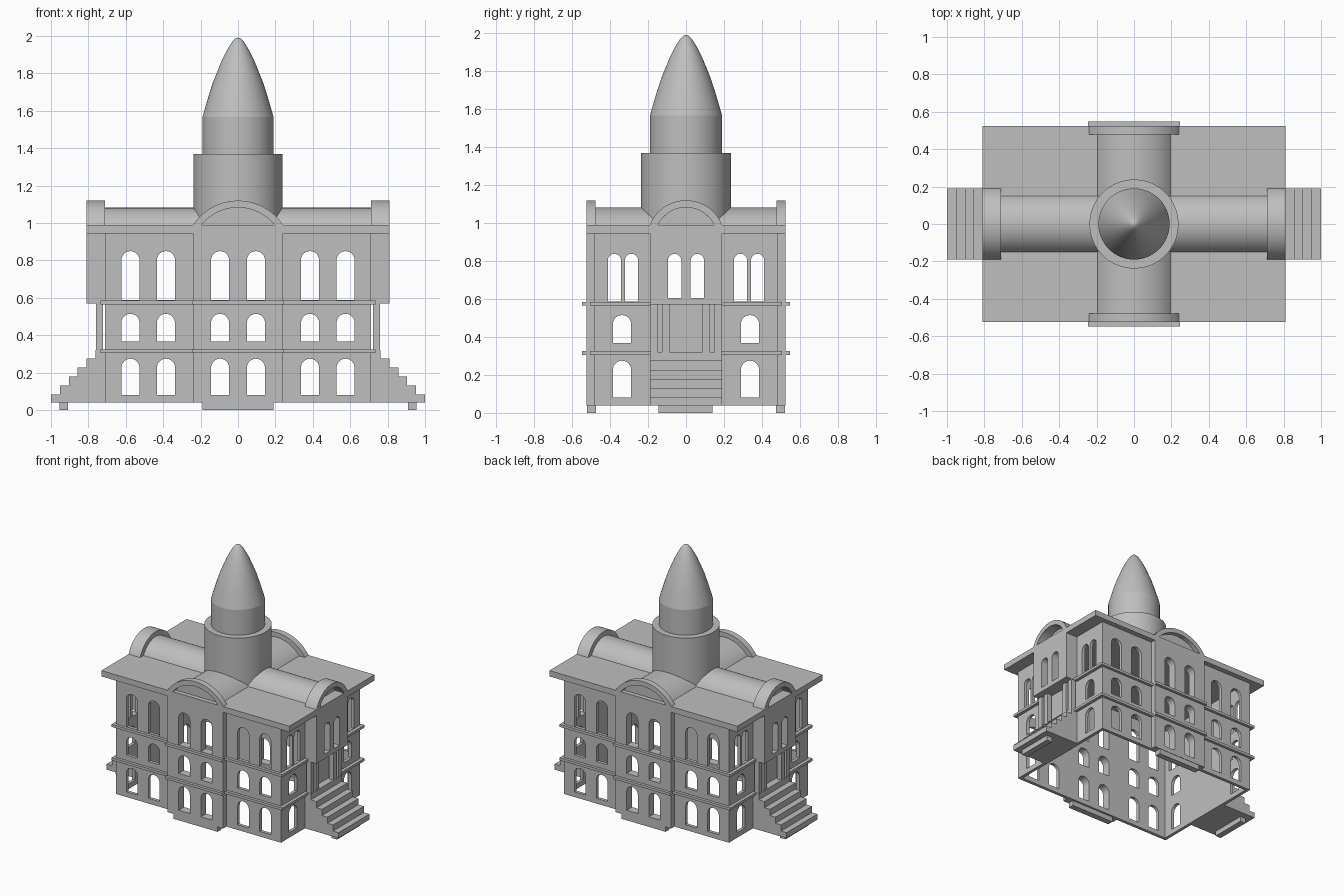
import bpy, bmesh, math
from mathutils import Vector

cube = bpy.data.objects.get("Cube")
if cube:
    bpy.data.objects.remove(cube, do_unlink=True)

stone = bpy.data.materials.new("grey stone")
stone.use_nodes = True
grey = (0.52, 0.52, 0.52, 1)
stone.diffuse_color = grey
stone.node_tree.nodes["Principled BSDF"].inputs["Base Color"].default_value = grey


def finish(name, bm, smooth=False):
    bmesh.ops.recalc_face_normals(bm, faces=bm.faces)
    mesh = bpy.data.meshes.new(name)
    bm.to_mesh(mesh)
    bm.free()
    mesh.materials.append(stone)
    ob = bpy.data.objects.new(name, mesh)
    bpy.context.collection.objects.link(ob)
    if smooth:
        select(ob)
        bpy.ops.object.shade_smooth_by_angle(angle=math.radians(25))
    return ob


def select(ob):
    bpy.ops.object.select_all(action='DESELECT')
    ob.select_set(True)
    bpy.context.view_layer.objects.active = ob


def add_prism(bm, outline, axis, a, b):
    """Extrude a (side, z) outline from a to b along the x or y axis."""
    def place(u, z):
        return (a, u, z) if axis == 'x' else (u, a, z)
    face = bm.faces.new([bm.verts.new(place(u, z)) for u, z in outline])
    moved = bmesh.ops.extrude_face_region(bm, geom=[face])["geom"]
    shift = Vector((b - a, 0, 0) if axis == 'x' else (0, b - a, 0))
    bmesh.ops.translate(bm, vec=shift,
                        verts=[v for v in moved if isinstance(v, bmesh.types.BMVert)])


def prism(name, outline, axis, a, b, smooth=False):
    bm = bmesh.new()
    add_prism(bm, outline, axis, a, b)
    return finish(name, bm, smooth)


def box(name, x, y, z):
    return prism(name, [(x[0], z[0]), (x[1], z[0]), (x[1], z[1]), (x[0], z[1])],
                 'y', y[0], y[1])


def span(sign, near, far):
    return tuple(sorted((sign * near, sign * far)))


def arc(radius, centre, floor, steps=32):
    """Points of a circle segment standing on the floor height."""
    start = math.asin((floor - centre) / radius)
    return [(radius * math.cos(t), centre + radius * math.sin(t))
            for t in (start + (math.pi - 2 * start) * i / steps for i in range(steps + 1))]


def lathe(name, profile):
    bm = bmesh.new()
    verts = [bm.verts.new((r, 0, z)) for r, z in profile]
    edges = [bm.edges.new(pair) for pair in zip(verts, verts[1:])]
    bmesh.ops.spin(bm, geom=verts + edges, axis=(0, 0, 1), cent=(0, 0, 0),
                   angle=math.tau, steps=64)
    bmesh.ops.remove_doubles(bm, verts=bm.verts, dist=0.0001)
    return finish(name, bm, True)


def window_cutter(name, axis, windows):
    """Arched prisms that run through the whole building."""
    bm = bmesh.new()
    for centre, half, low, high in windows:
        for s in (-1, 1):
            top = [(s * centre + u, z) for u, z in arc(half, high - half, high - half, 14)]
            outline = [(s * centre - half, low), (s * centre + half, low)] + top
            add_prism(bm, outline, axis, -1.2, 1.2)
    cutter = finish(name, bm)
    cutter.hide_render = True
    return cutter


def cut(ob, cutter):
    mod = ob.modifiers.new("windows", 'BOOLEAN')
    mod.operation = 'DIFFERENCE'
    mod.solver = 'EXACT'
    mod.object = cutter
    select(ob)
    bpy.ops.object.modifier_apply(modifier=mod.name)


# Main sizes
HX, HY, T = 0.71, 0.485, 0.025
BASE, EAVE, ROOF = 0.04, 0.945, 0.99
BAY_Y, PORCH_X, PORCH_Y = 0.525, 0.81, 0.19

# Window openings: centre, half width, sill, crown
ROWS = [(0.08, 0.275), (0.367, 0.515), (0.588, 0.85)]
front_cutter = window_cutter("front_window_cutter", 'y', [
    (x, 0.048, low, high) for x in (0.096, 0.385, 0.575) for low, high in ROWS])
side_cutter = window_cutter("side_window_cutter", 'x',
    [(0.337, 0.048, low, high) for low, high in ROWS[:2]]
    + [(y, 0.035, 0.588, 0.838) for y in (0.287, 0.377)]
    + [(0.06, 0.035, 0.605, 0.838)])

# Front and back: wall, projecting bay, ledges, doorstep and gable arch
for s, side in ((-1, "front"), (1, "back")):
    cut(box(side + "_wall", (-HX, HX), span(s, HY - T, HY), (BASE, EAVE)), front_cutter)
    cut(box(side + "_bay", (-0.24, 0.24), span(s, HY, BAY_Y), (BASE, EAVE)), front_cutter)
    for level, z in (("lower", 0.305), ("upper", 0.565)):
        band = (z, z + 0.02)
        box(f"{side}_{level}_ledge", (-0.735, 0.735), span(s, HY, HY + 0.022), band)
        box(f"{side}_{level}_bay_ledge", (-0.245, 0.245), span(s, BAY_Y, 0.547), band)
    box(side + "_doorstep", (-PORCH_Y, PORCH_Y), span(s, 0.475, 0.522), (0, BASE))
    ring = arc(0.287, 0.833, ROOF) + arc(0.25, 0.833, ROOF)[::-1]
    prism(side + "_gable_arch", ring, 'y', s * 0.478, s * BAY_Y, True)

# Left and right: wall, upper porch, columns, stairs, ledges and gable arch
for s, side in ((-1, "right"), (1, "left")):
    cut(box(side + "_wall", span(s, HX - T, HX), (-HY + T, HY - T), (BASE, EAVE)), side_cutter)
    cut(box(side + "_porch", span(s, HX, PORCH_X), (-PORCH_Y, PORCH_Y), (0.57, EAVE)),
        side_cutter)
    for i, y in enumerate((-0.168, -0.107, 0.107, 0.168)):
        box(f"{side}_column_{i + 1}", span(s, 0.722, 0.76), (y - 0.019, y + 0.019), (0.32, 0.57))
    for level, z in (("lower", 0.305), ("upper", 0.565)):
        for t, end in ((-1, "front"), (1, "back")):
            box(f"{side}_{level}_{end}_ledge", span(s, HX, 0.735),
                span(t, PORCH_Y, HY), (z, z + 0.02))
    steps = [(s * HX, BASE), (s * HX, 0.322), (s * 0.762, 0.322)]
    for i in range(5):
        height = 0.275 - 0.048 * i
        steps += [(s * (0.762 + 0.0476 * i), height), (s * (0.762 + 0.0476 * (i + 1)), height)]
    steps.append((s, BASE))
    prism(side + "_stairs", steps, 'y', -PORCH_Y, PORCH_Y)
    box(side + "_doorstep", span(s, 0.908, 0.955), (-0.145, 0.14), (0, BASE))
    ring = arc(0.204, 0.916, ROOF) + arc(0.166, 0.916, ROOF)[::-1]
    prism(side + "_gable_arch", ring, 'x', s * HX, s * PORCH_X, True)

# Roof slab and crossing barrel vaults
box("roof_slab", (-PORCH_X, PORCH_X), (-BAY_Y, BAY_Y), (EAVE, ROOF))
prism("long_barrel_roof", arc(0.166, 0.916, ROOF - 0.002), 'x', -0.73, 0.73, True)
prism("cross_barrel_roof", arc(0.25, 0.833, ROOF - 0.002), 'y', -0.49, 0.49, True)

# Tower
lathe("tower_drum", [(0.238, ROOF), (0.238, 1.37), (0, 1.37)])
lathe("tower_lantern", [(0.19, 1.36), (0.19, 1.567)])
lathe("tower_spire", [(0.19, 1.567), (0.172, 1.63), (0.151, 1.7), (0.131, 1.76), (0.107, 1.82),
                      (0.082, 1.88), (0.056, 1.93), (0.034, 1.966), (0.015, 1.986), (0, 1.992)])

for cutter in (front_cutter, side_cutter):
    bpy.data.objects.remove(cutter, do_unlink=True)
